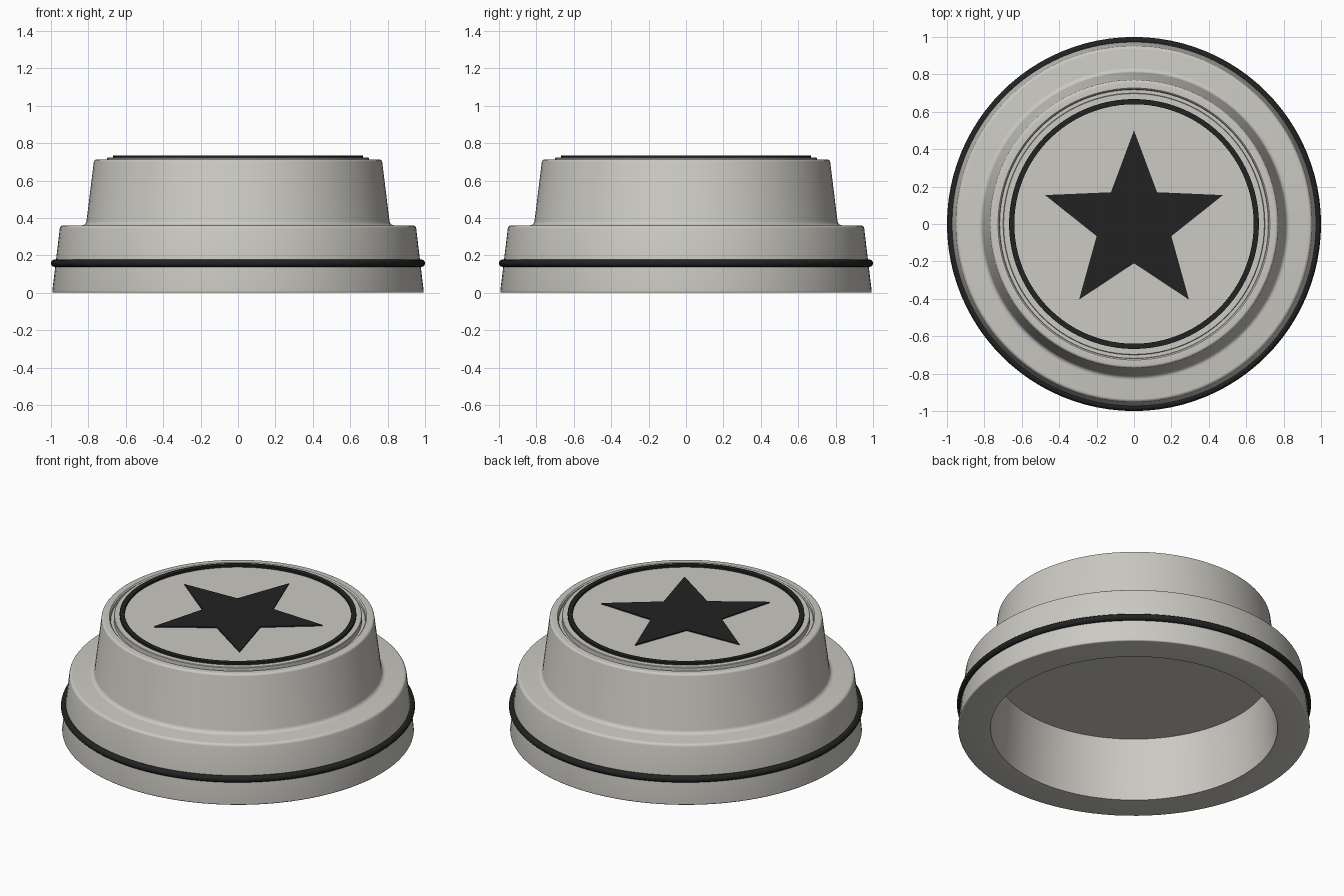
import bpy, bmesh, math

if "Cube" in bpy.data.objects:
    bpy.data.objects.remove(bpy.data.objects["Cube"], do_unlink=True)

SEG = 96


def material(name, rgb):
    m = bpy.data.materials.new(name)
    m.use_nodes = True
    m.diffuse_color = (*rgb, 1)
    m.node_tree.nodes["Principled BSDF"].inputs["Base Color"].default_value = (*rgb, 1)
    return m


grey = material("warm_grey", (0.6, 0.585, 0.54))
black = material("soft_black", (0.016, 0.016, 0.016))


def finish(name, bm, mat, smooth=True):
    bmesh.ops.remove_doubles(bm, verts=bm.verts, dist=1e-5)
    bmesh.ops.recalc_face_normals(bm, faces=bm.faces)
    mesh = bpy.data.meshes.new(name)
    bm.to_mesh(mesh)
    bm.free()
    mesh.materials.append(mat)
    ob = bpy.data.objects.new(name, mesh)
    bpy.context.collection.objects.link(ob)
    if smooth:
        bpy.ops.object.select_all(action="DESELECT")
        ob.select_set(True)
        bpy.context.view_layer.objects.active = ob
        bpy.ops.object.shade_smooth_by_angle(angle=math.radians(35))
    return ob


def lathe(name, profile, mat, closed=False):
    """Spin (radius, height) points around the z axis."""
    bm = bmesh.new()
    vs = [bm.verts.new((r, 0, z)) for r, z in profile]
    pairs = list(zip(vs, vs[1:])) + ([(vs[-1], vs[0])] if closed else [])
    edges = [bm.edges.new(p) for p in pairs]
    bmesh.ops.spin(bm, geom=vs + edges, cent=(0, 0, 0), axis=(0, 0, 1),
                   angle=math.tau, steps=SEG)
    return finish(name, bm, mat)


def arc(cx, cz, rad, a0, a1, n=4):
    """Points on a profile fillet, angles in degrees."""
    angles = [math.radians(a0 + (a1 - a0) * i / n) for i in range(n + 1)]
    return [(cx + rad * math.cos(a), cz + rad * math.sin(a)) for a in angles]


# Hollow stepped body with rounded rims and a cove above the ledge
body = [(0, 0.38), (0.78, 0.38), (0.81, 0), (0.985, 0)]
body += arc(0.985, 0.008, 0.008, -60, 7, 3)
body += arc(0.935, 0.342, 0.018, 7, 90)
body += arc(0.835, 0.385, 0.025, 270, 187)
body += arc(0.757, 0.698, 0.014, 7, 90)
body += [(0.727, 0.712), (0.72, 0.705), (0.718, 0.69), (0, 0.69)]
lathe("body", body, grey)

# Raised top disc
lathe("top_disc", [(0, 0.69), (0.7, 0.69), (0.7, 0.719), (0.697, 0.722), (0, 0.722)], grey)

# Dark ring around the disc
lathe("top_ring", [(0.64, 0.72), (0.668, 0.72), (0.668, 0.735), (0.64, 0.735)], black, True)

# Rubber band around the skirt
lathe("side_band", arc(0.98, 0.158, 0.02, 0, 330, 11), black, True)

# Five-pointed star plate
bm = bmesh.new()
points = []
for i in range(10):
    rad, a = (0.21 if i % 2 else 0.5), math.pi / 2 + i * math.pi / 5
    points.append(bm.verts.new((rad * math.cos(a), rad * math.sin(a), 0.721)))
face = bm.faces.new(points)
top = bmesh.ops.extrude_face_region(bm, geom=[face])["geom"]
bmesh.ops.translate(bm, vec=(0, 0, 0.008),
                    verts=[v for v in top if isinstance(v, bmesh.types.BMVert)])
finish("star", bm, black, smooth=False)
